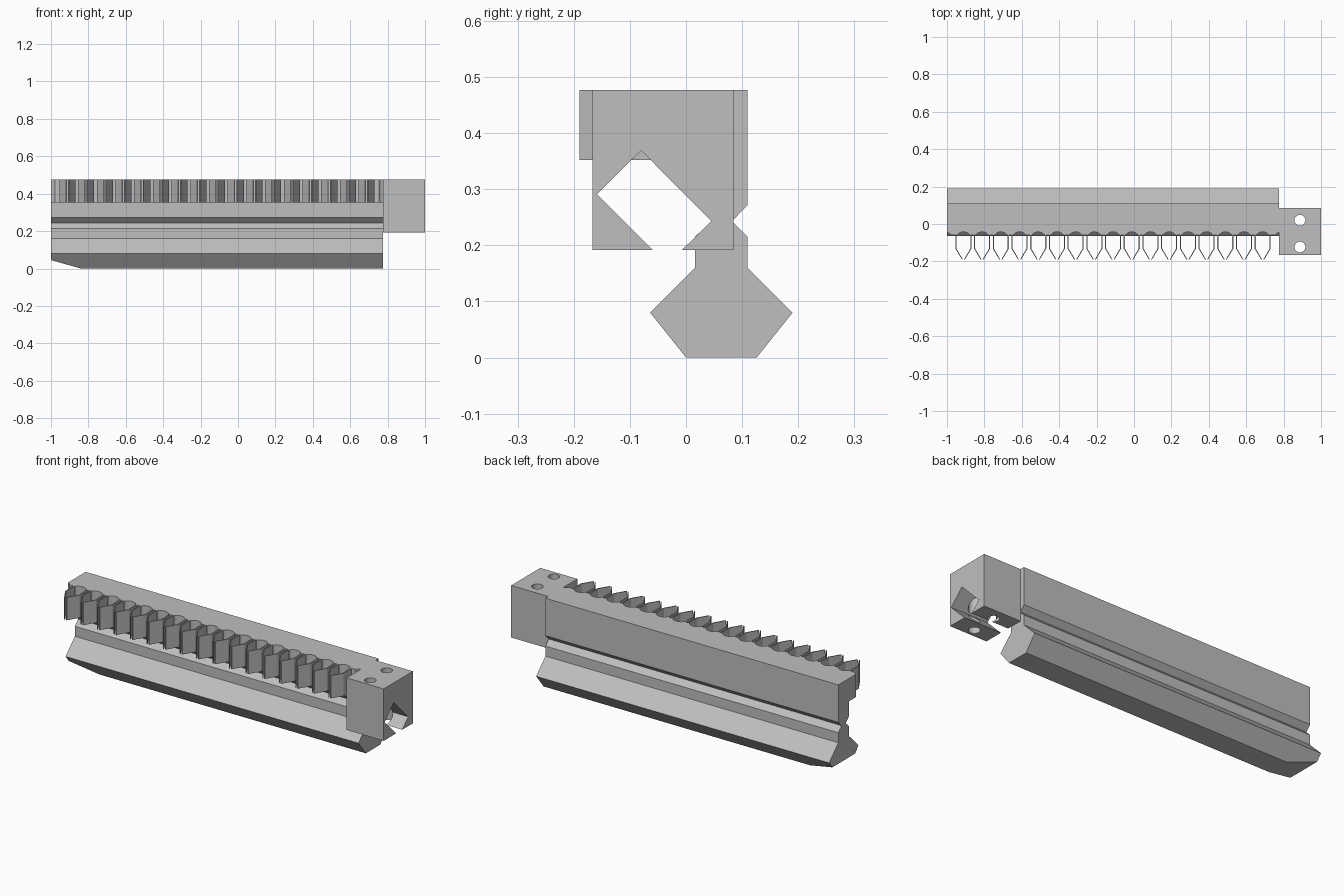
import bpy, bmesh, math
from mathutils import Vector

cube = bpy.data.objects.get("Cube")
if cube:
    bpy.data.objects.remove(cube, do_unlink=True)

grey = bpy.data.materials.new("plain_grey")
grey.use_nodes = True
colour = (0.52, 0.52, 0.52, 1)
grey.diffuse_color = colour
grey.node_tree.nodes["Principled BSDF"].inputs["Base Color"].default_value = colour

X_MIN, X_JOIN, X_MAX = -1.0, 0.775, 1.0
TOP, LEDGE, BASE = 0.477, 0.352, 0.192
PITCH, FIRST = 0.1, -0.912


def add_prism(bm, points, place, start, end):
    """Extrude a flat outline between two positions along its normal."""
    a = [bm.verts.new(place(u, v, start)) for u, v in points]
    b = [bm.verts.new(place(u, v, end)) for u, v in points]
    bm.faces.new(a)
    bm.faces.new(b)
    for i in range(len(a)):
        j = (i + 1) % len(a)
        bm.faces.new((a[i], a[j], b[j], b[i]))


def along_x(y, z, x):
    return (x, y, z)


def along_z(x, y, z):
    return (x, y, z)


def finish(bm, name):
    bmesh.ops.recalc_face_normals(bm, faces=bm.faces)
    mesh = bpy.data.meshes.new(name)
    bm.to_mesh(mesh)
    bm.free()
    obj = bpy.data.objects.new(name, mesh)
    mesh.materials.append(grey)
    bpy.context.collection.objects.link(obj)
    return obj


def cut_cylinders(obj, centres, radius, bottom, top):
    """Cut upright round holes in obj, keeping their walls smooth."""
    bm = bmesh.new()
    ring = [(radius * math.cos(math.tau * i / 32), radius * math.sin(math.tau * i / 32))
            for i in range(32)]
    for cx, cy in centres:
        add_prism(bm, [(cx + u, cy + v) for u, v in ring], along_z, bottom, top)
    cutter = finish(bm, "hole_cutter")
    cutter.hide_render = True
    mod = obj.modifiers.new("holes", "BOOLEAN")
    mod.operation = "DIFFERENCE"
    mod.solver = "EXACT"
    mod.object = cutter
    bpy.ops.object.select_all(action="DESELECT")
    bpy.context.view_layer.objects.active = obj
    obj.select_set(True)
    bpy.ops.object.modifier_apply(modifier=mod.name)
    bpy.data.objects.remove(cutter, do_unlink=True)
    bpy.ops.object.shade_smooth_by_angle(angle=math.radians(25))


# Long rail: six-sided foot, notched neck and overhanging top
rail_profile = [
    (0, 0), (0.126, 0), (0.19, 0.08), (0.11, 0.16), (0.11, 0.215),
    (0.082, 0.243), (0.11, 0.272), (0.11, TOP), (-0.06, TOP), (-0.06, LEDGE),
    (0.016, LEDGE), (0.016, 0.272), (0.045, 0.243), (0.016, 0.215),
    (0.016, 0.16), (-0.064, 0.08)]
bm = bmesh.new()
add_prism(bm, rail_profile, along_x, X_MIN, X_JOIN)
# Sloped lead-in under the far end of the foot
cut = bmesh.ops.bisect_plane(
    bm, geom=bm.verts[:] + bm.edges[:] + bm.faces[:], dist=1e-5,
    plane_co=Vector((X_MIN, 0, 0.045)), plane_no=Vector((-0.045, 0, -0.16)), clear_outer=True)
rim = [e for e in cut["geom_cut"] if isinstance(e, bmesh.types.BMEdge)]
bmesh.ops.holes_fill(bm, edges=rim)
rail = finish(bm, "rail")
pockets = [(FIRST + PITCH * i, -0.083) for i in range(-1, 18)]
cut_cylinders(rail, pockets, 0.041, 0.31, 0.52)

# Row of thin clips: two mirrored walls leaning together at the tip
bm = bmesh.new()
wall = [(0.043, -0.056), (0.043, -0.132), (0.008, -0.19),
        (0.003, -0.19), (0.037, -0.131), (0.037, -0.056)]
for i in range(17):
    cx = FIRST + PITCH * i
    for side in (-1, 1):
        add_prism(bm, [(cx + side * u, v) for u, v in wall], along_z, LEDGE, TOP)
finish(bm, "clip_row")

# End block with a slanted channel open at the bottom
block_profile = [
    (-0.167, TOP), (-0.167, BASE), (-0.06, BASE), (-0.159, 0.291),
    (-0.08, 0.369), (0.045, 0.243), (-0.007, BASE), (0.085, BASE), (0.085, TOP)]
bm = bmesh.new()
add_prism(bm, block_profile, along_x, X_JOIN, X_MAX)
block = finish(bm, "end_block")
cut_cylinders(block, [(0.887, 0.02), (0.887, -0.123)], 0.029, 0.1, 0.6)
